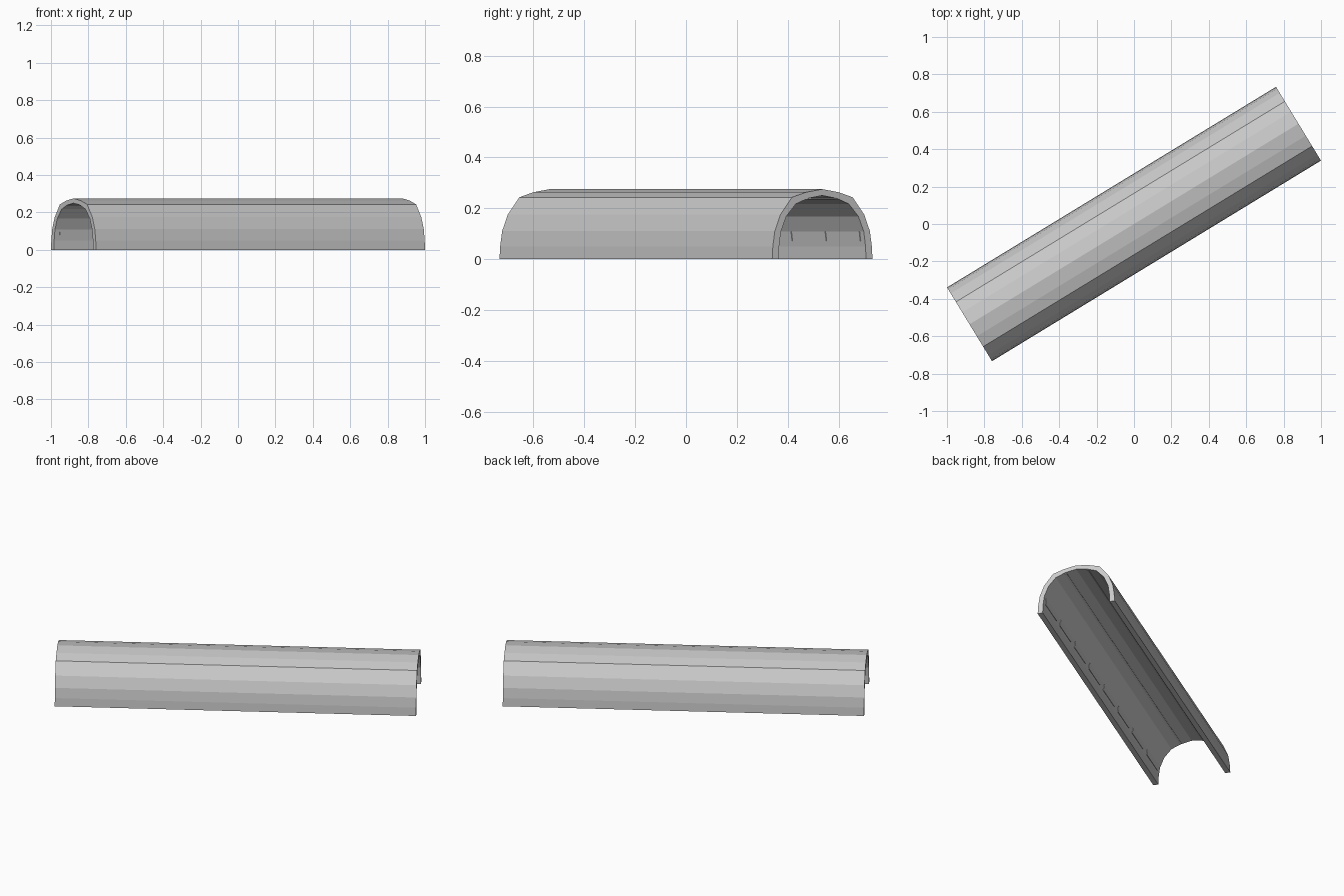
import bpy, bmesh
from math import radians, atan2
from mathutils import Matrix, Vector

if "Cube" in bpy.data.objects:
    bpy.data.objects.remove(bpy.data.objects["Cube"])

L = 2.06
ROT = Matrix.Rotation(radians(31.37), 4, 'Z')

# half profiles (across, up) from the foot to the crown
OUTER = [(.231, 0), (.228, .05), (.219, .11), (.193, .175), (.14, .243), (.075, .263), (0, .275)]
INNER = [(.201, 0), (.199, .05), (.191, .108), (.166, .168), (.122, .217), (.066, .239), (0, .25)]


def finish(name, bm):
    bmesh.ops.recalc_face_normals(bm, faces=bm.faces)
    bm.transform(ROT)
    me = bpy.data.meshes.new(name)
    bm.to_mesh(me)
    bm.free()
    ob = bpy.data.objects.new(name, me)
    bpy.context.collection.objects.link(ob)
    return ob


def mirrored(half):
    return half + [(-u, z) for u, z in reversed(half[:-1])]


def add_box(bm, centre, size, tilt=0):
    m = (Matrix.Translation(centre) @ Matrix.Rotation(tilt, 4, 'X')
         @ Matrix.Diagonal((*size, 1)))
    bmesh.ops.create_cube(bm, size=1, matrix=m)


# arched tunnel shell: rings of outer and inner arch at both ends
bm = bmesh.new()
rows = [[bm.verts.new((x, u, z)) for u, z in mirrored(p)]
        for x, p in ((-L/2, OUTER), (L/2, OUTER), (L/2, INNER), (-L/2, INNER))]
n = len(rows[0])
for k in range(4):
    a, b = rows[k], rows[(k + 1) % 4]
    for i in range(n - 1):
        bm.faces.new((a[i], a[i + 1], b[i + 1], b[i]))
for i in (0, n - 1):
    bm.faces.new([r[i] for r in rows])
finish("tunnel_shell", bm)

# thin wall panels, a row of eight on each inner wall
bm = bmesh.new()
step = L / 8
for side in (1, -1):
    for i in range(8):
        add_box(bm, Vector((-L/2 + (i + .5) * step, side * .195, .09)),
                (.195, .008, .038), side * atan2(.008, .058))
finish("wall_panels", bm)

# slim strips running along the ceiling
bm = bmesh.new()
for side in (1, -1):
    add_box(bm, Vector((0, side * .066, .239)), (L - .01, .012, .008), -side * .25)
finish("ceiling_strips", bm)
